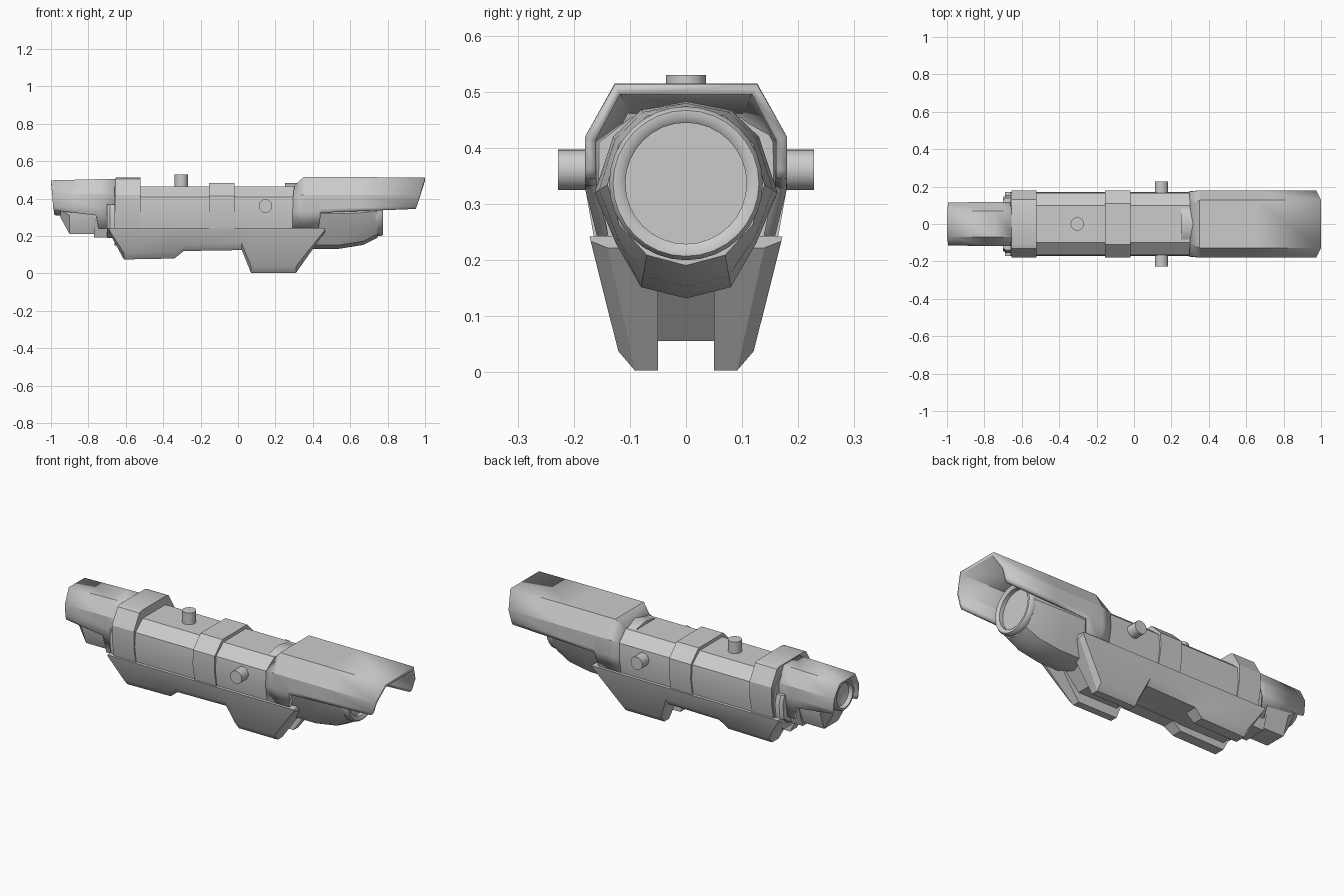
import bpy, math
from math import sin, cos, pi, radians

if "Cube" in bpy.data.objects:
    bpy.data.objects.remove(bpy.data.objects["Cube"])


def finish(name, verts, faces, angle=28):
    me = bpy.data.meshes.new(name)
    me.from_pydata(verts, [], faces)
    ob = bpy.data.objects.new(name, me)
    bpy.context.collection.objects.link(ob)
    bpy.ops.object.select_all(action='DESELECT')
    ob.select_set(True)
    bpy.context.view_layer.objects.active = ob
    bpy.ops.object.mode_set(mode='EDIT')
    bpy.ops.mesh.select_all(action='SELECT')
    bpy.ops.mesh.normals_make_consistent(inside=False)
    bpy.ops.object.mode_set(mode='OBJECT')
    bpy.ops.object.shade_smooth_by_angle(angle=radians(angle))
    return ob


def mirror_section(x, half):
    """Half outline (y, z), top to bottom, mirrored into a full loop."""
    pts = [(x, y, z) for y, z in half]
    return pts + [(x, -y, z) for y, z in reversed(half) if y > 0]


def loft(name, sections, closed=True, angle=28):
    n = len(sections[0])
    verts = [p for s in sections for p in s]
    faces = []
    for k in range(len(sections) - 1):
        for i in range(n if closed else n - 1):
            j = (i + 1) % n
            faces.append((k*n + i, k*n + j, k*n + n + j, k*n + n + i))
    if closed:
        faces += [tuple(range(n)), tuple(range(len(verts) - n, len(verts)))]
    return finish(name, verts, faces, angle)


def prism(name, x0, x1, half):
    return loft(name, [mirror_section(x0, half), mirror_section(x1, half)])


def lathe(name, profile, cz, n=32):
    return loft(name, [[(x, r*sin(2*pi*i/n), cz + r*cos(2*pi*i/n)) for i in range(n)]
                       for x, r in profile], angle=40)


def shell(name, stations, thickness):
    """Open-bottomed cover: each station is half an outline (x, y, z), bottom to top."""
    secs = [s + [(x, -y, z) for x, y, z in reversed(s)] for s in stations]
    ob = loft(name, secs, closed=False)
    # point normals outward before thickening inward
    top = max(ob.data.polygons, key=lambda p: p.center.z)
    if top.normal.z < 0:
        ob.data.flip_normals()
    m = ob.modifiers.new("thickness", 'SOLIDIFY')
    m.thickness, m.offset = thickness, -1
    return ob


def knob(name, loc, r, depth, rot):
    bpy.ops.mesh.primitive_cylinder_add(vertices=20, radius=r, depth=depth,
                                        location=loc, rotation=rot)
    bpy.context.object.name = name
    bpy.ops.object.shade_smooth_by_angle(angle=radians(35))


# Main faceted body and clamp rings
prism("main_body", -0.66, 0.31, [(0.10, 0.465), (0.165, 0.41), (0.172, 0.33), (0.155, 0.23), (0.08, 0.15)])
prism("rear_clamp", -0.655, -0.52, [(0.11, 0.512), (0.13, 0.505), (0.18, 0.42), (0.18, 0.33), (0.16, 0.235), (0.08, 0.18)])
prism("middle_clamp", -0.155, -0.02, [(0.11, 0.483), (0.178, 0.415), (0.18, 0.33), (0.163, 0.235), (0.08, 0.18)])
low = [(0.14, 0.37), (0.155, 0.32), (0.145, 0.24), (0.07, 0.19)]
loft("body_rear_collar", [mirror_section(-0.70, [(y - 0.012, z) for y, z in low]),
                          mirror_section(-0.685, low), mirror_section(-0.52, low)])

# Objective housing blending from a faceted section to a round end
big = [(0, 0.483), (0.08, 0.468), (0.13, 0.42), (0.163, 0.32), (0.125, 0.23), (0.08, 0.152), (0, 0.132)]
rnd = [(0.136*sin(k*pi/6), 0.337 + 0.136*cos(k*pi/6)) for k in range(7)]
rnd[0], rnd[6] = (0, rnd[0][1]), (0, rnd[6][1])


def blend(x, t):
    return mirror_section(x, [(a + (c - a)*t, b + (d - b)*t) for (a, b), (c, d) in zip(big, rnd)])


loft("objective_housing", [blend(0.25, 0), blend(0.54, 0), blend(0.67, 0.3), blend(0.745, 0.85)], angle=35)
lathe("objective_ring_and_lens", [(0.70, 0.125), (0.735, 0.137), (0.765, 0.137), (0.775, 0.13),
                                  (0.775, 0.118), (0.767, 0.108), (0.74, 0.108), (0.745, 0.05)], 0.337)

# Long front sunshade, open below with a raked front edge
shell("sunshade", [
    [(0.292, 0.158, 0.24), (0.292, 0.174, 0.33), (0.295, 0.172, 0.415), (0.30, 0.105, 0.468)],
    [(0.35, 0.158, 0.24), (0.35, 0.18, 0.33), (0.35, 0.18, 0.42), (0.35, 0.127, 0.515)],
    [(0.43, 0.158, 0.24), (0.43, 0.18, 0.33), (0.43, 0.18, 0.42), (0.43, 0.127, 0.515)],
    [(0.445, 0.179, 0.325), (0.44, 0.18, 0.345), (0.44, 0.18, 0.42), (0.44, 0.127, 0.515)],
    [(0.65, 0.179, 0.333), (0.65, 0.18, 0.352), (0.65, 0.18, 0.42), (0.65, 0.127, 0.515)],
    [(0.95, 0.18, 0.345), (0.957, 0.18, 0.362), (0.974, 0.18, 0.42), (1.0, 0.127, 0.513)]], 0.02)

# Eyepiece cover, open below
shell("eyepiece_cover", [
    [(-1.0 + 0.013, 0.113, 0.338), (-0.989, 0.115, 0.36), (-0.993, 0.115, 0.42), (-1.0, 0.07, 0.498)],
    [(-0.755, 0.116, 0.31), (-0.755, 0.118, 0.36), (-0.755, 0.118, 0.425), (-0.755, 0.07, 0.504)],
    [(-0.745, 0.10, 0.24), (-0.745, 0.118, 0.36), (-0.745, 0.118, 0.425), (-0.745, 0.07, 0.504)],
    [(-0.64, 0.10, 0.24), (-0.64, 0.119, 0.36), (-0.64, 0.119, 0.425), (-0.64, 0.07, 0.506)]], 0.014)

# Eyepiece body, lower step and lens ring
eye = [(0.06, 0.485), (0.1, 0.42), (0.1, 0.31), (0.06, 0.21)]
loft("eyepiece_body", [mirror_section(-0.95, [(0.055, 0.48), (0.09, 0.42), (0.09, 0.34), (0.055, 0.30)]),
                       mirror_section(-0.90, eye), mirror_section(-0.64, eye)])
prism("eyepiece_step", -0.77, -0.6, [(0.07, 0.4), (0.10, 0.30), (0.065, 0.193)])
lathe("eyepiece_ring_and_lens", [(-0.93, 0.087), (-0.975, 0.087), (-0.985, 0.08), (-0.985, 0.07),
                                 (-0.965, 0.062), (-0.955, 0.03)], 0.398, 24)

# Mounting bracket with two slotted feet: (x, underside z, slot roof z)
secs = []
for x, zb, zt in [(-0.69, 0.222, 0.224), (-0.61, 0.075, 0.115), (-0.34, 0.08, 0.115),
                  (-0.29, 0.12, 0.122), (0.02, 0.125, 0.127), (0.07, 0.003, 0.056),
                  (0.31, 0.003, 0.056), (0.465, 0.222, 0.224)]:
    zs = min(zb + 0.035, 0.234)
    ys = 0.12 + (zs - 0.035)*0.25
    secs.append(mirror_section(x, [(0.155, 0.243), (0.172, 0.242), (ys, zs), (ys - 0.03, zb),
                                   (0.05, zb), (0.05, zt), (0, zt)]))
loft("mounting_bracket", secs)

# Adjustment knobs
knob("top_knob", (-0.303, 0, 0.49), 0.036, 0.08, (0, 0, 0))
for side, name in ((-1, "front_knob"), (1, "back_knob")):
    knob(name, (0.147, side*0.188, 0.361), 0.036, 0.08, (pi/2, 0, 0))
